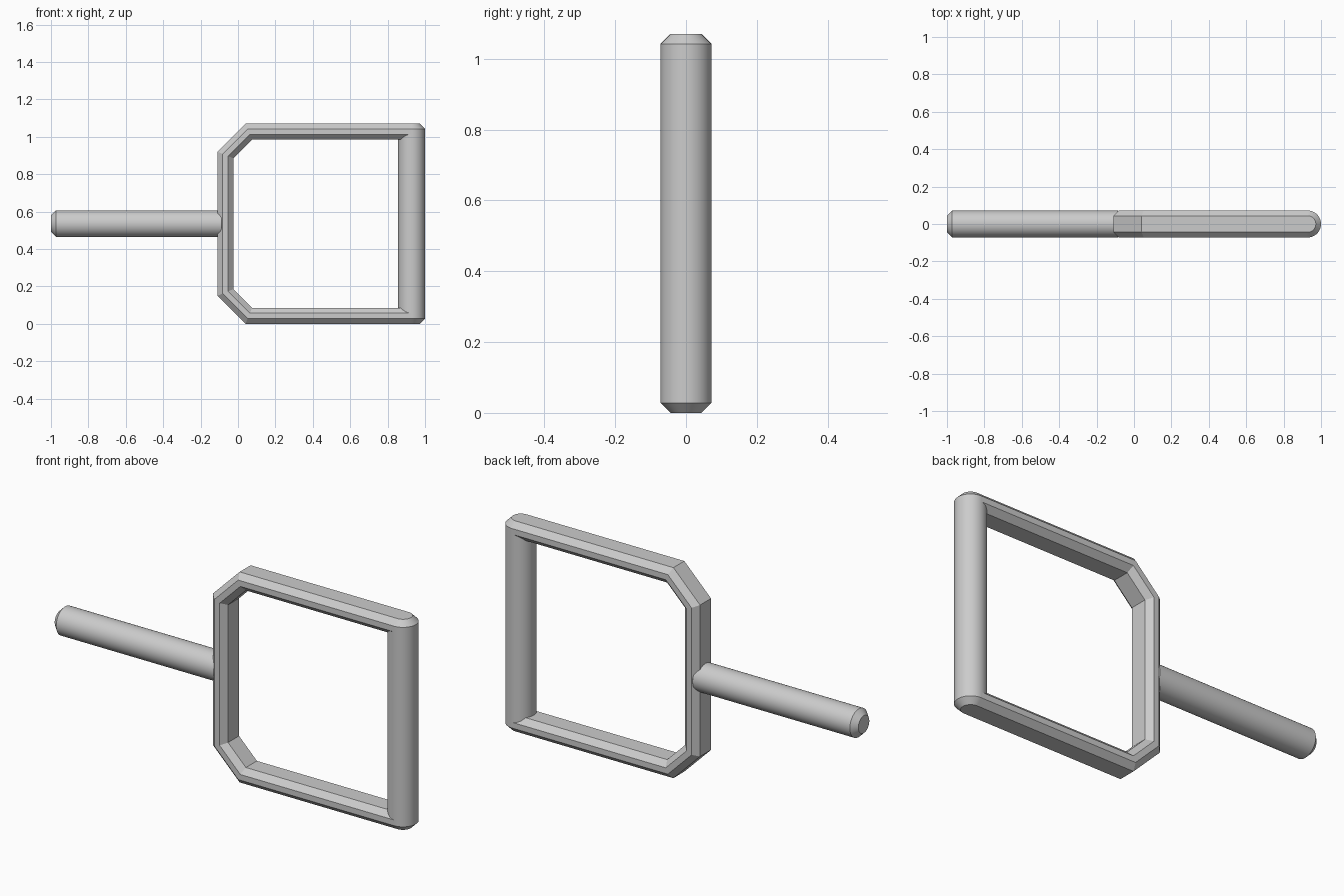
import bpy, bmesh
from math import pi
from mathutils import Vector, Matrix

cube = bpy.data.objects.get("Cube")
if cube:
    bpy.data.objects.remove(cube, do_unlink=True)

RADIUS = 0.072      # half width of every bar
BEVEL = 0.028       # chamfer on bars and rod ends
HEIGHT = 1.07
GRIP_X = 1 - RADIUS

grey = bpy.data.materials.new("metal grey")
grey.use_nodes = True
colour = (0.6, 0.6, 0.6, 1)
grey.diffuse_color = colour
grey.node_tree.nodes["Principled BSDF"].inputs["Base Color"].default_value = colour


def add_object(name, bm, smooth=False):
    bmesh.ops.recalc_face_normals(bm, faces=bm.faces)
    mesh = bpy.data.meshes.new(name)
    bm.to_mesh(mesh)
    bm.free()
    mesh.materials.append(grey)
    obj = bpy.data.objects.new(name, mesh)
    bpy.context.collection.objects.link(obj)
    if smooth:
        bpy.ops.object.select_all(action='DESELECT')
        obj.select_set(True)
        bpy.context.view_layer.objects.active = obj
        bpy.ops.object.shade_smooth_by_angle(angle=pi / 6)
    return obj


def loft(rings):
    """Skin a list of equal closed rings and cap both ends."""
    bm = bmesh.new()
    loops = [[bm.verts.new(p) for p in ring] for ring in rings]
    n = len(loops[0])
    for a, b in zip(loops, loops[1:]):
        for i in range(n):
            j = (i + 1) % n
            bm.faces.new((a[i], a[j], b[j], b[i]))
    bm.faces.new(loops[0])
    bm.faces.new(loops[-1])
    return bm


def round_bar(name, length, matrix, sides=64):
    """Cylinder along local z with chamfered ends."""
    spoke = Vector((1, 0, 0))
    profile = [(RADIUS - BEVEL, 0), (RADIUS, BEVEL),
               (RADIUS, length - BEVEL), (RADIUS - BEVEL, length)]
    rings = [[matrix @ (Matrix.Rotation(2 * pi * i / sides, 3, 'Z') @ spoke * r
                        + Vector((0, 0, z))) for i in range(sides)]
             for r, z in profile]
    return add_object(name, loft(rings), smooth=True)


# Upright grip
round_bar("grip", HEIGHT, Matrix.Translation((GRIP_X, 0, 0)))

# Rod sticking out of the frame
round_bar("rod", 0.94, Matrix.Translation((-1, 0, HEIGHT / 2))
          @ Matrix.Rotation(pi / 2, 4, 'Y'))

# Frame: chamfered section swept along the outer outline with mitred corners
half = [(0.04, 0), (-0.11, 0.15)]
path = [Vector((x, z)) for x, z in
        [(GRIP_X, 0)] + half + [(x, HEIGHT - z) for x, z in reversed(half)]
        + [(GRIP_X, HEIGHT)]]
DEPTH = 0.085
flat = RADIUS - BEVEL
side = [(0, flat), (BEVEL, RADIUS), (DEPTH - BEVEL, RADIUS), (DEPTH, flat)]
section = side + [(d, -y) for d, y in reversed(side)]


def inward(a, b):
    d = (b - a).normalized()
    return Vector((d.y, -d.x))


normals = [inward(a, b) for a, b in zip(path, path[1:])]
rings = []
for i, p in enumerate(path):
    n1 = normals[max(i - 1, 0)]
    n2 = normals[min(i, len(normals) - 1)]
    mitre = (n1 + n2) / (1 + n1.dot(n2))
    rings.append([Vector((p.x + mitre.x * d, y, p.y + mitre.y * d))
                  for d, y in section])
add_object("frame", loft(rings))
